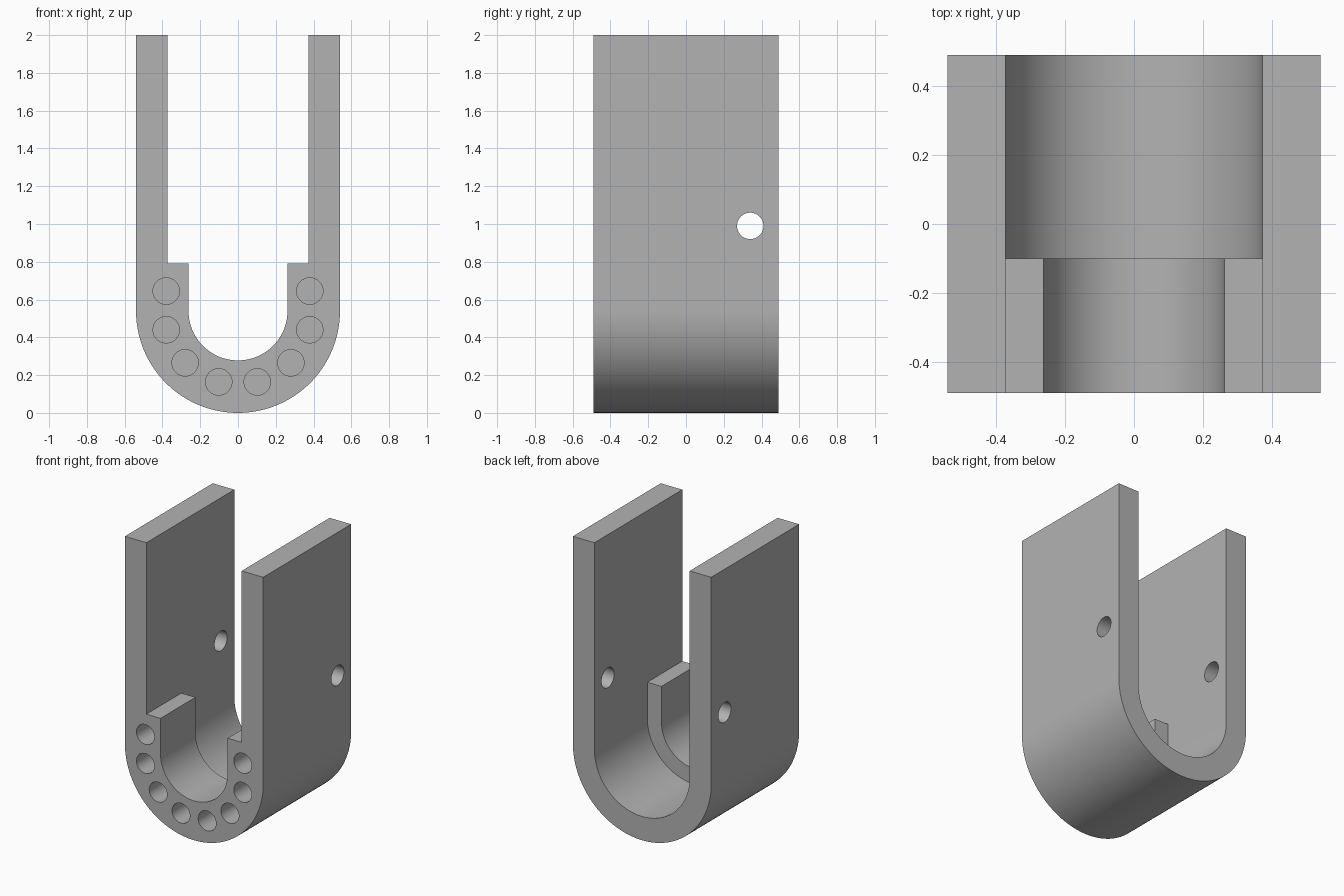
import bpy, bmesh, math
from mathutils import Matrix

cube = bpy.data.objects.get("Cube")
if cube:
    bpy.data.objects.remove(cube, do_unlink=True)

DEPTH = 0.49      # half length along y
AXIS_Z = 0.54     # height of the shared arc centre

grey = bpy.data.materials.new("plain grey")
grey.use_nodes = True
colour = (0.45, 0.45, 0.45, 1)
grey.diffuse_color = colour
grey.node_tree.nodes["Principled BSDF"].inputs["Base Color"].default_value = colour


def make_object(name, bm):
    bmesh.ops.recalc_face_normals(bm, faces=bm.faces)
    mesh = bpy.data.meshes.new(name)
    bm.to_mesh(mesh)
    bm.free()
    mesh.materials.append(grey)
    obj = bpy.data.objects.new(name, mesh)
    bpy.context.collection.objects.link(obj)
    return obj


def prism(name, points, y0, y1):
    """Extrude an x-z outline from y0 to y1."""
    bm = bmesh.new()
    face = bm.faces.new([bm.verts.new((x, y0, z)) for x, z in points])
    new = bmesh.ops.extrude_face_region(bm, geom=[face])["geom"]
    verts = [v for v in new if isinstance(v, bmesh.types.BMVert)]
    bmesh.ops.translate(bm, verts=verts, vec=(0, y1 - y0, 0))
    return make_object(name, bm)


def u_outline(radius, top, steps=64):
    """Half circle at the bottom with straight sides up to top."""
    arc = [(radius * math.cos(math.pi * (1 + i / steps)),
            AXIS_Z + radius * math.sin(math.pi * (1 + i / steps)))
           for i in range(steps + 1)]
    return arc + [(radius, top), (-radius, top)]


def rod(name, axis, centre, radius, length):
    bm = bmesh.new()
    turn = Matrix.Rotation(math.pi / 2, 4, "Y" if axis == "x" else "X")
    bmesh.ops.create_cone(bm, cap_ends=True, segments=40, radius1=radius,
                          radius2=radius, depth=length,
                          matrix=Matrix.Translation(centre) @ turn)
    return make_object(name, bm)


# Solid bracket body
body = prism("u_bracket", u_outline(0.54, 2), -DEPTH, DEPTH)

# Narrow front bore, wide rear bore, and the open slot above the front shelf
slot = [(-0.372, 0.79), (0.372, 0.79), (0.372, 3), (-0.372, 3)]
cutters = [
    prism("front_bore_cutter", u_outline(0.262, 3), -1, 1),
    prism("rear_bore_cutter", u_outline(0.372, 3), -0.10, 1),
    prism("slot_cutter", slot, -1, 1),
    # Cross pin hole through both side walls
    rod("pin_hole_cutter", "x", (0, 0.34, 0.99), 0.07, 2),
]

# Blind round pockets around the front face
for x, z in [(0.38, 0.645), (0.38, 0.44), (0.28, 0.265), (0.102, 0.164)]:
    for side in (-1, 1):
        cutters.append(rod("pocket_cutter", "y", (side * x, -DEPTH, z), 0.07, 0.6))

for cutter in cutters:
    mod = body.modifiers.new(cutter.name, "BOOLEAN")
    mod.operation = "DIFFERENCE"
    mod.solver = "EXACT"
    mod.object = cutter
    cutter.hide_render = True

# Bake the cuts, then drop the cutters
bpy.ops.object.select_all(action="DESELECT")
body.select_set(True)
bpy.context.view_layer.objects.active = body
for name in [m.name for m in body.modifiers]:
    bpy.ops.object.modifier_apply(modifier=name)
for cutter in cutters:
    bpy.data.objects.remove(cutter, do_unlink=True)
bpy.ops.object.shade_smooth_by_angle(angle=math.radians(30))
